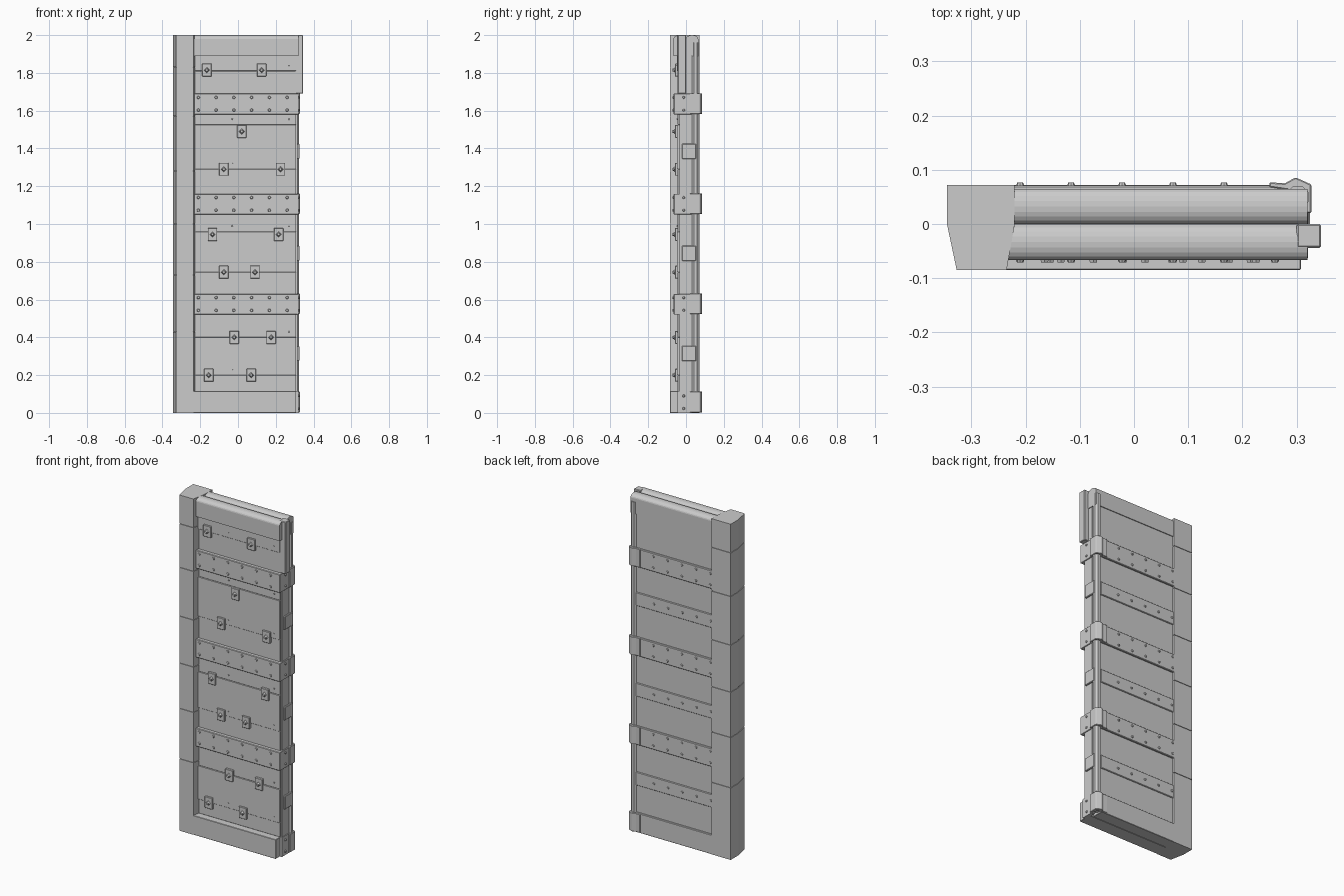
import bpy, bmesh, math
from mathutils import Matrix

if "Cube" in bpy.data.objects:
    bpy.data.objects.remove(bpy.data.objects["Cube"])


def finish(name, bm, bevel=0.0):
    bmesh.ops.recalc_face_normals(bm, faces=bm.faces)
    me = bpy.data.meshes.new(name)
    bm.to_mesh(me)
    bm.free()
    ob = bpy.data.objects.new(name, me)
    bpy.context.collection.objects.link(ob)
    if bevel:
        m = ob.modifiers.new("bevel", 'BEVEL')
        m.width, m.segments = bevel, 1
    return ob


def prism(name, pts, lo, hi, axis='z', bevel=0.0):
    """Extrude an (x, y) profile along z, or a (y, z) profile along x."""
    bm = bmesh.new()
    put = (lambda p, t: (p[0], p[1], t)) if axis == 'z' else (lambda p, t: (t, p[0], p[1]))
    f = bm.faces.new([bm.verts.new(put(p, lo)) for p in pts])
    r = bmesh.ops.extrude_face_region(bm, geom=[f])
    d = (0, 0, hi - lo) if axis == 'z' else (hi - lo, 0, 0)
    bmesh.ops.translate(bm, vec=d, verts=[v for v in r['geom'] if isinstance(v, bmesh.types.BMVert)])
    return finish(name, bm, bevel)


def box(name, x0, x1, y0, y1, z0, z1, bevel=0.0):
    return prism(name, [(x0, y0), (x1, y0), (x1, y1), (x0, y1)], z0, z1, bevel=bevel)


def studs(name, spots, r, h, direction, sides=8):
    """Many rivets or bolt heads; direction is '-y', 'y' or 'x'."""
    rot = {'-y': Matrix.Rotation(math.pi / 2, 4, 'X'),
           'y': Matrix.Rotation(-math.pi / 2, 4, 'X'),
           'x': Matrix.Rotation(math.pi / 2, 4, 'Y')}[direction]
    bm = bmesh.new()
    for s in spots:
        bmesh.ops.create_cone(bm, cap_ends=True, segments=sides, radius1=r, radius2=r * 0.65,
                              depth=h, matrix=Matrix.Translation(s) @ rot)
    return finish(name, bm)


# hinge post: stacked blocks with thin seams around a slightly smaller core
post = [(-0.345, 0.072), (-0.22, 0.072), (-0.22, 0), (-0.235, -0.085), (-0.327, -0.085), (-0.345, 0)]
seams = [0, 0.43, 0.73, 1.0, 1.28, 1.57, 1.83, 2.0]
for i, (a, b) in enumerate(zip(seams, seams[1:])):
    prism(f"post_block_{i}", post, a + (0.002 if i else 0), b - (0.002 if b < 2 else 0))
cx, cy = -0.282, -0.006
prism("post_core", [(cx + (x - cx) * 0.95, cy + (y - cy) * 0.95) for x, y in post], 0.01, 1.99)

# bottom rail
box("bottom_rail", -0.24, 0.308, -0.085, 0.0, 0, 0.115, 0.002)
box("bottom_rail_back", -0.23, 0.285, 0.0, 0.072, 0, 0.115, 0.002)
box("bottom_rail_end", 0.30, 0.32, -0.045, 0.03, 0, 0.115)

# front boards, stepped slightly at the seams
cuts = [0.115, 0.2, 0.4, 0.745, 0.96, 1.29, 1.525, 1.81, 1.9]
for i, (a, b) in enumerate(zip(cuts, cuts[1:])):
    y = -0.048 if i % 2 else -0.044
    box(f"front_board_{i}", -0.24, 0.308, y, 0.0, a, b, 0.0015)
box("back_panel", -0.23, 0.312, 0.0, 0.06, 0.1, 1.9)


# top rails with rounded upper edges
def rail(name, y0, y1, x0, x1, z0=1.89, rise=0.02):
    c, h = (y0 + y1) / 2, (y1 - y0) / 2
    arc = [(c + h * math.cos(t * math.pi / 10), 2 - rise + rise * math.sin(t * math.pi / 10))
           for t in range(11)]
    prism(name, [(y0, z0), (y1, z0)] + arc, x0, x1, 'x')


rail("top_rail_front", -0.066, 0.0, -0.24, 0.32)
rail("top_rail_back", 0.0, 0.065, -0.23, 0.32)

# locking edge on the right
box("edge_strip", 0.30, 0.316, -0.035, 0.028, 0.1, 1.9)
box("upper_edge_block", 0.30, 0.345, -0.044, 0.0, 1.69, 2.0, 0.003)
rod = [(0.302 + 0.022 * math.cos(k * math.pi / 4 + math.pi / 8),
        0.050 + 0.022 * math.sin(k * math.pi / 4 + math.pi / 8)) for k in range(8)]
prism("edge_rod", rod, 0.01, 1.96)

# straps on both faces, wrapping the edge, with rod brackets
cols = [-0.21 + 0.094 * k for k in range(6)]
front, back, side = [], [], []
bracket = [(0.25, 0.068), (0.25, 0.077), (0.278, 0.075), (0.298, 0.086), (0.327, 0.073),
           (0.327, 0.02), (0.312, 0.02), (0.305, 0.06)]
for i, z in enumerate([0.0, 0.52, 1.05, 1.58]):
    prism(f"rod_bracket_{i}", bracket, z + 0.003, z + 0.112, bevel=0.002)
    rows = (z + 0.023, z + 0.09)
    side += [(0.322, -0.012, r) for r in rows]
    if i:
        box(f"front_strap_{i}", -0.238, 0.318, -0.065, -0.03, z, z + 0.11, 0.003)
        box(f"edge_strap_{i}", 0.30, 0.321, -0.064, 0.03, z, z + 0.11, 0.002)
        box(f"back_strap_{i}", -0.225, 0.285, 0.05, 0.071, z, z + 0.11, 0.003)
        front += [(x, -0.067, r) for x in cols for r in rows]
        back += [(x, 0.073, r) for x in cols[:5] for r in rows]

# thin back battens and edge latches between the straps
for i, z in enumerate([0.315, 0.845, 1.385]):
    box(f"back_batten_{i}", -0.225, 0.285, 0.05, 0.066, z - 0.04, z + 0.04, 0.003)
    box(f"edge_latch_{i}", 0.295, 0.325, -0.022, 0.054, z - 0.04, z + 0.04, 0.003)
    back += [(x, 0.068, z) for x in cols[:5]]

studs("front_rivets", front, 0.009, 0.008, '-y')
studs("back_rivets", back, 0.008, 0.007, 'y')
studs("side_rivets", side, 0.008, 0.008, 'x')

# bolted square plates on the front
spots = [(-0.165, 1.815), (0.125, 1.815), (0.02, 1.49), (-0.075, 1.29), (0.225, 1.29),
         (-0.135, 0.945), (0.215, 0.945), (-0.075, 0.745), (0.09, 0.745), (-0.02, 0.4),
         (0.175, 0.4), (-0.155, 0.2), (0.07, 0.2)]
for i, (x, z) in enumerate(spots):
    box(f"bolt_plate_{i}", x - 0.025, x + 0.025, -0.058, -0.04, z - 0.034, z + 0.034, 0.002)
studs("plate_washers", [(x, -0.06, z) for x, z in spots], 0.016, 0.006, '-y', 4)
studs("plate_bolts", [(x, -0.064, z) for x, z in spots], 0.011, 0.014, '-y', 6)

# small nails along the board seams
studs("board_nails", [(x, -0.047, z + 0.03) for z in cuts[1:-1] for x in (-0.03, 0.27)],
      0.004, 0.006, '-y', 6)
